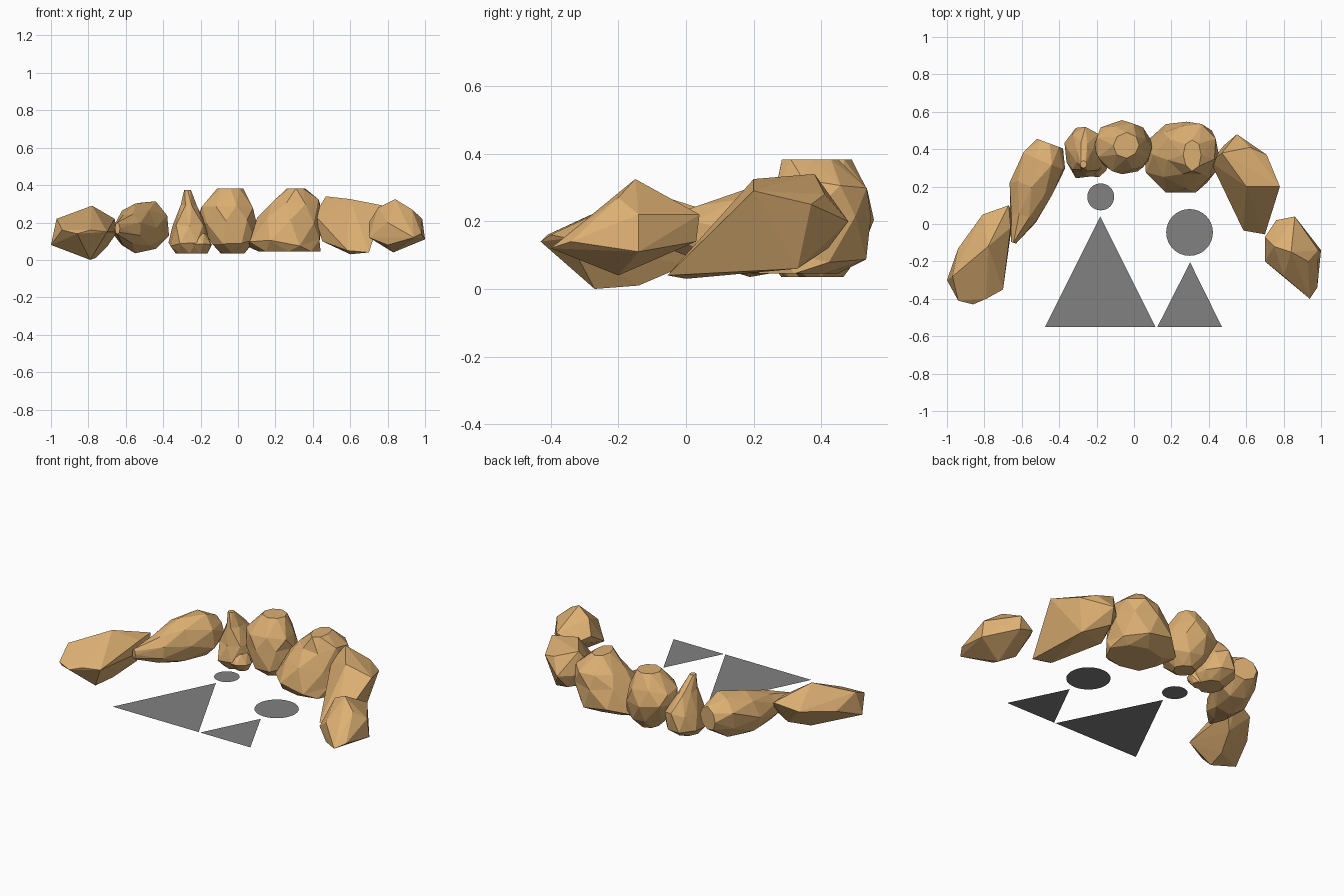
import bpy, bmesh, math, random
from mathutils import Vector

if "Cube" in bpy.data.objects:
    bpy.data.objects.remove(bpy.data.objects["Cube"])

random.seed(4)
SIDES = 8
stone = bpy.data.materials.new("sandstone")
stone.diffuse_color = (0.72, 0.43, 0.17, 1)
stone.use_nodes = True
stone.node_tree.nodes["Principled BSDF"].inputs["Base Color"].default_value = stone.diffuse_color
dark = bpy.data.materials.new("dark_grey")
dark.diffuse_color = (0.22, 0.22, 0.22, 1)
dark.use_nodes = True
dark.node_tree.nodes["Principled BSDF"].inputs["Base Color"].default_value = dark.diffuse_color


def finish(name, bm, mat):
    mesh = bpy.data.meshes.new(name)
    bm.to_mesh(mesh)
    bm.free()
    ob = bpy.data.objects.new(name, mesh)
    bpy.context.collection.objects.link(ob)
    mesh.materials.append(mat)


def loft(name, rings):
    """Faceted boulder: each ring is (centre, side axis, other axis)."""
    bm = bmesh.new()
    loops = []
    for i, (c, u, v) in enumerate(rings):
        loop = []
        normal = u.cross(v).normalized()
        wobble = 0.12 * min(u.length, v.length)
        for k in range(SIDES):
            a = 2 * math.pi * (k + 0.5 * (i % 2)) / SIDES
            r = random.uniform(0.94, 1.09)
            p = c + r * (u * math.cos(a) + v * math.sin(a))
            if 0 < i < len(rings) - 1:
                p += normal * random.uniform(-wobble, wobble)
            loop.append(bm.verts.new(p))
        loops.append(loop)
    for i in range(len(loops) - 1):
        a, b = loops[i], loops[i + 1]
        for k in range(SIDES):
            n = (k + 1) % SIDES
            if i % 2 == 0:
                bm.faces.new((a[k], a[n], b[k]))
                bm.faces.new((a[n], b[n], b[k]))
            else:
                bm.faces.new((a[k], a[n], b[n]))
                bm.faces.new((a[k], b[n], b[k]))
    bm.faces.new(list(reversed(loops[0])))
    bm.faces.new(loops[-1])
    bmesh.ops.recalc_face_normals(bm, faces=bm.faces)
    finish(name, bm, stone)


def lying_rock(name, stations):
    """Stations along the ground: x, y, half width, bottom z, top z."""
    start, end = Vector(stations[0][:2]), Vector(stations[-1][:2])
    d = (end - start).normalized()
    side = Vector((d.y, -d.x, 0))
    loft(name, [(Vector((x, y, (lo + hi) / 2)), side * w,
                 Vector((0, 0, (hi - lo) / 2))) for x, y, w, lo, hi in stations])


def upright_rock(name, stations):
    """Stations up the height: z, x, y, x radius, y radius."""
    loft(name, [(Vector((x, y, z)), Vector((rx, 0, 0)), Vector((0, ry, 0)))
                for z, x, y, rx, ry in stations])


def chiselled_rock(name, corners):
    """Convex block stretched over a few corner points."""
    bm = bmesh.new()
    for c in corners:
        bm.verts.new(c)
    res = bmesh.ops.convex_hull(bm, input=bm.verts)
    loose = [v for v in bm.verts if not v.link_faces]
    bmesh.ops.delete(bm, geom=loose, context='VERTS')
    bmesh.ops.recalc_face_normals(bm, faces=bm.faces)
    finish(name, bm, stone)


# Left arm of the rock arc
chiselled_rock("left_end_rock", [
    (-1, -.30, .08), (-.97, -.28, .22), (-.94, -.41, .16), (-.86, -.43, .14),
    (-.79, -.40, .16), (-.79, -.27, 0), (-.76, -.14, .01), (-.94, -.13, .15),
    (-.81, .05, .18), (-.67, .10, .22), (-.645, .05, .15), (-.70, -.35, .15),
    (-.78, -.12, .29), (-.66, -.02, .22), (-.70, 0, .07)])
lying_rock("left_rock", [
    (-.645, -.10, .015, .14, .20), (-.59, .04, .075, .08, .25),
    (-.55, .19, .11, .045, .30), (-.485, .33, .12, .05, .32),
    (-.45, .43, .075, .12, .26)])

# Back of the arc
upright_rock("spire_rock", [
    (.035, -.26, .36, .07, .08), (.08, -.265, .38, .11, .135),
    (.19, -.26, .39, .095, .13), (.29, -.265, .36, .045, .08),
    (.375, -.27, .32, .018, .02)])
upright_rock("spire_foot", [
    (.035, -.20, .33, .04, .04), (.08, -.22, .31, .08, .06), (.14, -.22, .33, .05, .05)])
upright_rock("back_rock", [
    (.035, -.03, .40, .06, .06), (.10, -.03, .40, .12, .12),
    (.21, -.065, .41, .15, .14), (.29, -.06, .41, .14, .13),
    (.383, -.04, .42, .07, .065)])
upright_rock("broad_rock", [
    (.045, .27, .32, .16, .13), (.095, .25, .35, .205, .195),
    (.21, .28, .37, .175, .17), (.31, .31, .40, .13, .14),
    (.383, .31, .37, .05, .08)])

# Right arm of the arc
chiselled_rock("right_rock", [
    (.585, -.035, .05), (.70, -.055, .04), (.60, 0, .03), (.47, .38, .34),
    (.60, .20, .325), (.78, .20, .29), (.71, .37, .25), (.62, .41, .28),
    (.55, .48, .20), (.48, .42, .20), (.41, .33, .24), (.45, .25, .10),
    (.66, .33, .06), (.52, .42, .12)])
chiselled_rock("right_end_rock", [
    (.70, -.07, .20), (.70, -.20, .12), (.76, .02, .17), (.86, .04, .22),
    (.86, .03, .14), (.84, -.15, .325), (.75, -.12, .28), (1, -.14, .11),
    (.985, -.14, .22), (.93, -.20, .27), (.98, -.34, .14), (.94, -.40, .12),
    (.80, -.28, .20), (.83, -.20, .04), (.80, -.28, .08)])


# Flat grey markers in the middle
def flat(name, points):
    bm = bmesh.new()
    bm.faces.new([bm.verts.new((x, y, .06)) for x, y in points])
    finish(name, bm, dark)


def disc(name, x, y, r, n=32):
    flat(name, [(x + r * math.cos(2 * math.pi * k / n),
                 y + r * math.sin(2 * math.pi * k / n)) for k in range(n)])


flat("large_triangle", [(-.475, -.55), (.115, -.55), (-.18, .04)])
flat("small_triangle", [(.125, -.55), (.47, -.55), (.30, -.205)])
disc("small_disc", -.178, .145, .072)
disc("large_disc", .297, -.045, .125)
